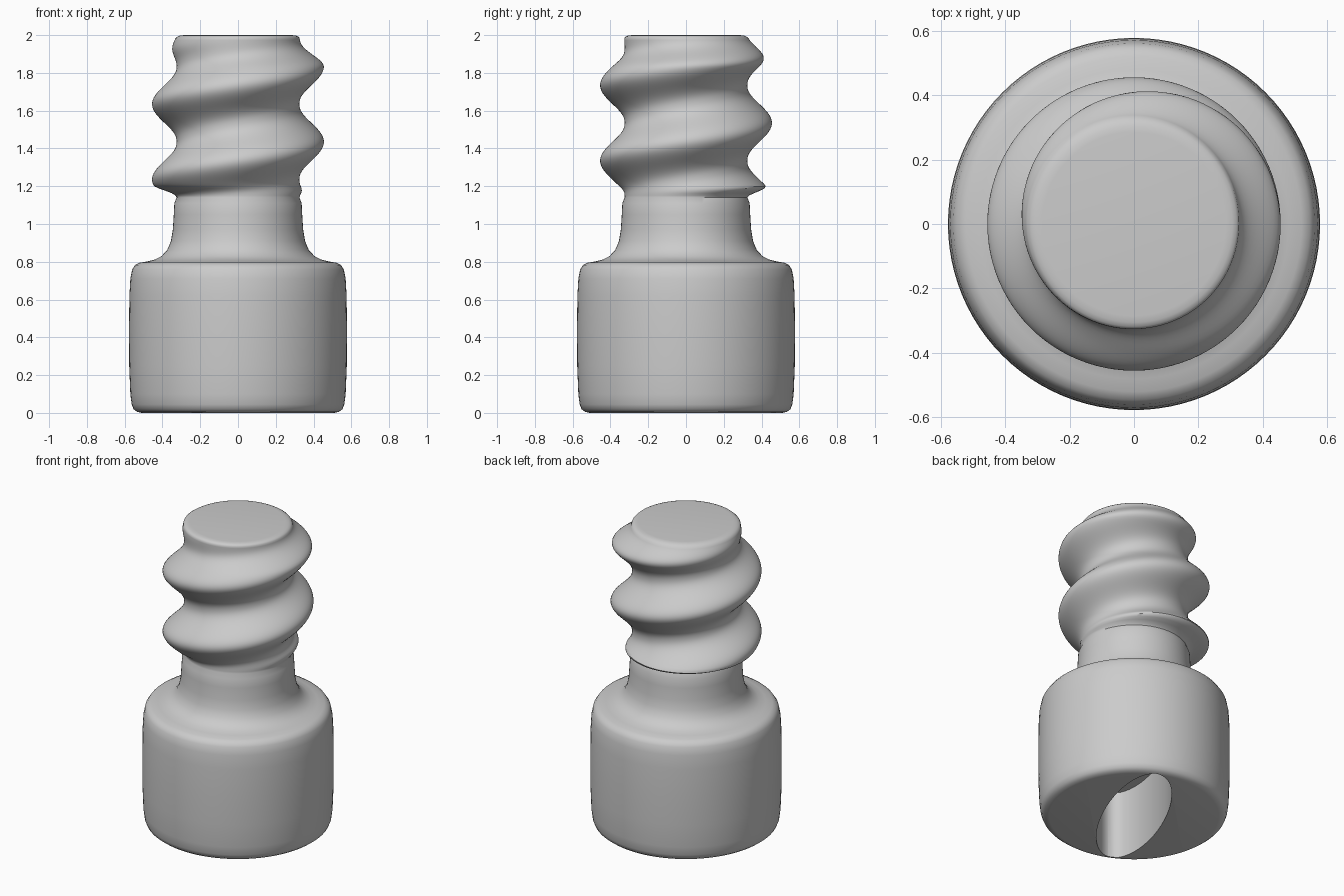
import bpy, bmesh
from math import sin, cos, pi, tau, radians

if "Cube" in bpy.data.objects:
    bpy.data.objects.remove(bpy.data.objects["Cube"], do_unlink=True)

SIDES = 96
PITCH, ROOT, DEPTH = 0.4, 0.325, 0.13
THREAD_START, THREAD_END = 1.14, 1.985

metal = bpy.data.materials.new("grey metal")
metal.use_nodes = True
grey = (0.6, 0.6, 0.6, 1)
metal.diffuse_color = grey
metal.node_tree.nodes["Principled BSDF"].inputs["Base Color"].default_value = grey


def ramp(x, low, high):
    t = min(max((x - low) / (high - low), 0), 1)
    return t * t * (3 - 2 * t)


def thread_radius(angle, z):
    """Shaft radius with a rounded helical ridge that fades at both ends."""
    phase = (z - 1.835) / PITCH * tau - angle
    ridge = (0.5 + 0.5 * cos(phase)) ** 1.15
    fade = ramp(z, THREAD_START, 1.205) * (1 - ramp(z, 1.83, 2.01))
    return ROOT + DEPTH * ridge * fade


def make_object(name, rings):
    """Skin a stack of closed rings and cap both ends."""
    bm = bmesh.new()
    loops = [[bm.verts.new(p) for p in ring] for ring in rings]
    n = len(loops[0])
    for a, b in zip(loops, loops[1:]):
        for i in range(n):
            j = (i + 1) % n
            bm.faces.new((a[i], a[j], b[j], b[i]))
    bm.faces.new(loops[0][::-1])
    bm.faces.new(loops[-1])
    mesh = bpy.data.meshes.new(name)
    bm.to_mesh(mesh)
    bm.free()
    mesh.materials.append(metal)
    obj = bpy.data.objects.new(name, mesh)
    bpy.context.collection.objects.link(obj)
    return obj


def ring(radius_at, z):
    angles = [tau * i / SIDES for i in range(SIDES)]
    return [(radius_at(a) * cos(a), radius_at(a) * sin(a), z) for a in angles]


# Rounded head and filleted neck
profile = [(0.51, 0), (0.535, 0.006), (0.553, 0.02), (0.563, 0.045), (0.57, 0.1),
           (0.576, 0.25), (0.577, 0.45), (0.575, 0.62), (0.57, 0.71), (0.56, 0.76),
           (0.545, 0.783), (0.52, 0.795), (0.48, 0.802), (0.44, 0.812), (0.405, 0.83),
           (0.375, 0.862), (0.355, 0.91), (0.345, 0.97), (0.34, 1.05), (0.337, 1.11)]
rings = [ring(lambda a, r=r: r, z) for r, z in profile]

# Helical thread
STEPS = 72
for k in range(STEPS + 1):
    z = THREAD_START + (THREAD_END - THREAD_START) * k / STEPS
    rings.append(ring(lambda a: thread_radius(a, z), z))

# Softly rounded tip
for r, z in ((0.318, 1.993), (0.305, 1.998), (0.285, 2.0)):
    rings.append(ring(lambda a: r, z))
screw = make_object("threaded_screw", rings)

# Oval socket cut into the underside of the head
tilt = radians(65)


def oval(z, a=0.52, b=0.19):
    pts = [(a * cos(tau * i / 48), b * sin(tau * i / 48)) for i in range(48)]
    return [(x * cos(tilt) - y * sin(tilt), x * sin(tilt) + y * cos(tilt), z) for x, y in pts]


cutter = make_object("socket_cutter", [oval(-0.1), oval(0.45)])
cutter.hide_render = True
cutter.hide_viewport = True
cut = screw.modifiers.new("socket", "BOOLEAN")
cut.operation = "DIFFERENCE"
cut.solver = "EXACT"
cut.object = cutter

# Bake the cut, then smooth the surface while keeping the socket rim sharp
bpy.context.view_layer.update()
graph = bpy.context.evaluated_depsgraph_get()
baked = bpy.data.meshes.new_from_object(screw.evaluated_get(graph))
screw.modifiers.clear()
screw.data = baked
bpy.data.objects.remove(cutter, do_unlink=True)
bpy.ops.object.select_all(action="DESELECT")
screw.select_set(True)
bpy.context.view_layer.objects.active = screw
bpy.ops.object.shade_smooth_by_angle(angle=radians(45))
